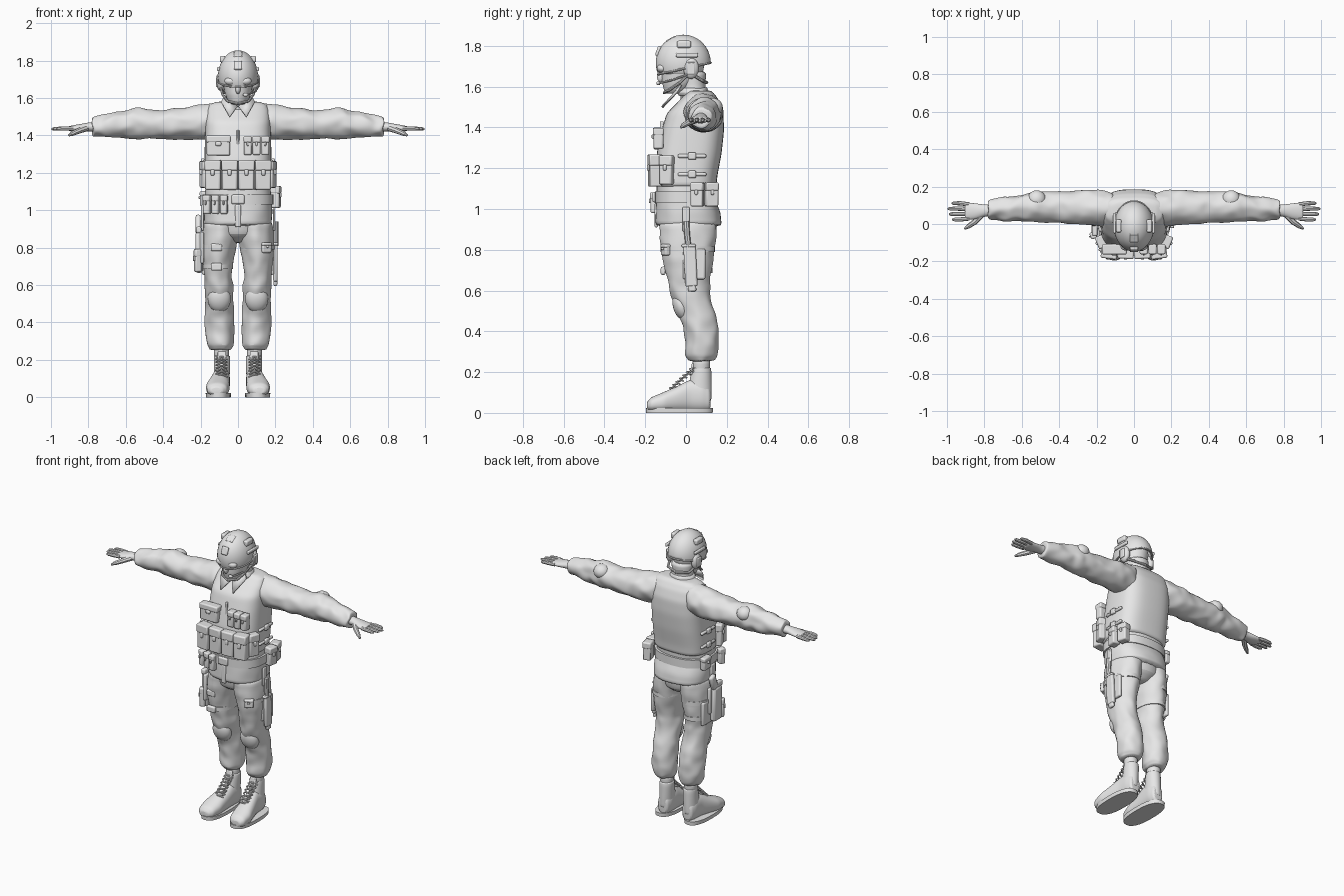
import bpy
import bmesh
from math import sin, cos, pi, radians, copysign
from mathutils import Vector, Matrix, noise

default = bpy.data.objects.get("Cube")
if default:
    bpy.data.objects.remove(default, do_unlink=True)

grey = bpy.data.materials.new("plain_grey")
grey.use_nodes = True
grey.diffuse_color = (0.8, 0.8, 0.8, 1)
grey.node_tree.nodes["Principled BSDF"].inputs["Base Color"].default_value = grey.diffuse_color
parts = []
SIDES = (("left", 1), ("right", -1))


def add_object(name, mesh):
    mesh.materials.clear()
    mesh.materials.append(grey)
    obj = bpy.data.objects.new(name, mesh)
    bpy.context.collection.objects.link(obj)
    parts.append(obj)
    return obj


def finish(name, bm):
    bmesh.ops.recalc_face_normals(bm, faces=bm.faces)
    mesh = bpy.data.meshes.new(name)
    bm.to_mesh(mesh)
    bm.free()
    return add_object(name, mesh)


def loft(name, axis, rings, side=1, power=2, wrinkle=0, soft=True, segments=28):
    """Skin rings of (position, centre a, centre b, radius a, radius b) along an axis."""
    steps = 3 if soft else 1
    dense = []
    for first, second in zip(rings, rings[1:]):
        dense += [[p + (q - p) * k / steps for p, q in zip(first, second)] for k in range(steps)]
    dense.append(rings[-1])
    bm = bmesh.new()
    loops = []
    for t, a, b, ra, rb in dense:
        loop = []
        for i in range(segments):
            angle = 2 * pi * i / segments
            c, s = cos(angle), sin(angle)
            u = a + ra * copysign(abs(c) ** (2 / power), c)
            v = b + rb * copysign(abs(s) ** (2 / power), s)
            point = Vector({"x": (t, u, v), "y": (u, t, v), "z": (u, v, t)}[axis])
            if wrinkle:
                point += wrinkle * noise.noise_vector(point * 17)
            point.x *= side
            loop.append(bm.verts.new(point))
        loops.append(loop)
    for low, high in zip(loops, loops[1:]):
        for i in range(segments):
            j = (i + 1) % segments
            bm.faces.new((low[i], low[j], high[j], high[i]))
    bm.faces.new(loops[0])
    bm.faces.new(loops[-1])
    obj = finish(name, bm)
    if soft:
        obj.modifiers.new("smooth", "SUBSURF").levels = 1
    return obj


def box(name, place, size, turn=0, tilt=0, bevel=0.008):
    bm = bmesh.new()
    bmesh.ops.create_cube(bm, size=1, matrix=Matrix.Diagonal((*size, 1)))
    obj = finish(name, bm)
    obj.location = place
    obj.rotation_euler = (radians(tilt), 0, radians(turn))
    mod = obj.modifiers.new("rounded", "BEVEL")
    mod.width = min(bevel, min(size) * 0.4)
    mod.segments = 2
    return obj


def ball(name, place, size, tilt=0):
    bm = bmesh.new()
    bmesh.ops.create_uvsphere(bm, u_segments=24, v_segments=14, radius=1)
    bmesh.ops.scale(bm, vec=size, verts=bm.verts)
    obj = finish(name, bm)
    obj.location = place
    obj.rotation_euler.x = radians(tilt)
    return obj


def rod(name, points, radius, taper=None):
    curve = bpy.data.curves.new(name, "CURVE")
    curve.dimensions = "3D"
    curve.bevel_depth = radius
    curve.bevel_resolution = 2
    curve.use_fill_caps = True
    spline = curve.splines.new("POLY")
    spline.points.add(len(points) - 1)
    for i, (target, p) in enumerate(zip(spline.points, points)):
        target.co = (*p, 1)
        target.radius = taper[i] if taper else 1
    helper = bpy.data.objects.new(name, curve)
    mesh = bpy.data.meshes.new_from_object(helper)
    bpy.data.objects.remove(helper)
    return add_object(name, mesh)


def pouch(name, place, size, turn=0):
    """Bag with an overlapping lid and a fastener on its outer face."""
    x, y, z = place
    w, d, h = size
    out = Matrix.Rotation(radians(turn), 3, "Z") @ Vector((0, -d / 2, 0))
    box(name, place, size, turn)
    box(name + "_lid", (x, y, z + h * 0.34), (w * 1.06, d * 1.12, h * 0.36), turn)
    box(name + "_fastener", (x + out.x, y + out.y, z + h * 0.1), (w * 0.25, 0.018, h * 0.22), turn)


# Jacket and vest
loft("jacket", "z", [(.91, 0, .015, .18, .165), (.98, 0, .01, .185, .16), (1.06, 0, -.005, .18, .142),
     (1.15, 0, 0, .174, .145), (1.25, 0, .01, .17, .15), (1.38, 0, .03, .17, .146),
     (1.47, 0, .04, .165, .13), (1.53, 0, .06, .155, .095), (1.575, 0, .065, .1, .06)],
     power=2.4, wrinkle=.005)
loft("vest", "z", [(1.1, 0, -.002, .18, .15), (1.17, 0, .003, .182, .153), (1.27, 0, .015, .18, .16),
     (1.38, 0, .032, .178, .155), (1.47, 0, .045, .176, .14), (1.53, 0, .064, .17, .1),
     (1.565, 0, .07, .155, .07), (1.582, 0, .07, .11, .05)], power=3)
loft("belt", "z", [(1.03, 0, 0, .19, .153), (1.085, 0, 0, .19, .153)], power=2.4, soft=False)
box("belt_buckle", (0, -.155, 1.058), (.07, .02, .05))
box("jacket_placket", (0, -.146, .97), (.03, .016, .12))
box("vest_zip", (0, -.118, 1.35), (.014, .02, .16))

# Neck, collar and head
loft("neck", "z", [(1.5, 0, .045, .075, .07), (1.56, 0, .04, .075, .068), (1.6, 0, .035, .066, .06),
     (1.68, 0, .03, .07, .07)])
loft("scarf", "z", [(1.55, 0, .04, .08, .07), (1.575, 0, .035, .084, .076), (1.6, 0, .035, .07, .066)], wrinkle=.008)
loft("head", "z", [(1.565, 0, -.06, .035, .04), (1.585, 0, -.047, .054, .062), (1.62, 0, -.032, .069, .086),
     (1.67, 0, -.018, .08, .102), (1.73, 0, -.015, .088, .11), (1.8, 0, -.015, .06, .08)])
ball("nose", (0, -.122, 1.648), (.014, .02, .026))
loft("goggles", "z", [(1.662, 0, -.035, .08, .09), (1.67, 0, -.035, .087, .1), (1.715, 0, -.035, .09, .103),
     (1.722, 0, -.035, .085, .095)], power=2.5, soft=False)
for word, s in SIDES:
    ball(word + "_lens", (s * .038, -.117, 1.69), (.035, .026, .022))
    ball(word + "_earcup", (s * .092, .025, 1.69), (.025, .038, .052))
    box(word + "_earcup_cap", (s * .112, .025, 1.69), (.012, .04, .06))
    rod(word + "_chin_strap", [(s * .094, .01, 1.66), (s * .083, -.03, 1.62), (s * .055, -.085, 1.582),
        (0, -.108, 1.57)], .007)
    rod(word + "_nape_strap", [(s * .094, .03, 1.66), (s * .075, .08, 1.63), (0, .102, 1.62)], .008)
    box(word + "_helmet_rail", (s * .104, .005, 1.755), (.016, .11, .022))
    # Pointed collar
    bm = bmesh.new()
    flap = [(.004, -.06, 1.55), (.045, -.113, 1.495), (.09, -.04, 1.575), (.072, -.02, 1.605)]
    bm.faces.new([bm.verts.new((s * x, y, z)) for x, y, z in flap])
    finish(word + "_collar", bm).modifiers.new("thick", "SOLIDIFY").thickness = .012
rod("microphone_arm", [(.105, .01, 1.66), (.095, -.06, 1.635), (.05, -.13, 1.617)], .005)
ball("microphone", (.04, -.135, 1.617), (.014, .01, .01))

# Helmet with sloping rim
bm = bmesh.new()
bmesh.ops.create_uvsphere(bm, u_segments=40, v_segments=24, radius=1)
bmesh.ops.scale(bm, vec=(.107, .135, .14), verts=bm.verts)
bmesh.ops.translate(bm, vec=(0, -.013, 1.715), verts=bm.verts)
bmesh.ops.bisect_plane(bm, geom=bm.verts[:] + bm.edges[:] + bm.faces[:], plane_co=(0, 0, 1.69),
                       plane_no=(0, -.22, 1), clear_inner=True)
rim = [v.co.copy() for v in bm.verts if v.is_boundary]
finish("helmet", bm).modifiers.new("thick", "SOLIDIFY").thickness = .01
rim.sort(key=lambda p: noise.math.atan2(p.y, p.x) if hasattr(noise, "math") else Vector((p.x, p.y)).angle_signed(Vector((1, 0))))
rod("helmet_rim", rim + rim[:1], .005)
box("helmet_mount", (0, -.136, 1.775), (.045, .018, .05), tilt=-20)
for word, s in SIDES:
    box(word + "_helmet_patch", (s * .082, -.01, 1.808), (.03, .07, .035))
box("helmet_top_patch", (0, -.075, 1.832), (.05, .05, .012), tilt=28)

# Sleeves and hands
for word, s in SIDES:
    loft(word + "_sleeve", "x", [(.1, .08, 1.475, .085, .092), (.18, .085, 1.473, .094, .098),
         (.25, .09, 1.466, .093, .09), (.33, .09, 1.46, .088, .082), (.42, .089, 1.459, .085, .078),
         (.5, .09, 1.463, .08, .081), (.56, .09, 1.465, .076, .084), (.62, .086, 1.456, .07, .071),
         (.7, .08, 1.452, .063, .062), (.765, .075, 1.447, .052, .054), (.78, .075, 1.447, .047, .049)],
         side=s, wrinkle=.012)
    ball(word + "_elbow_pad", (s * .52, .13, 1.5), (.05, .05, .045))
    loft(word + "_palm", "x", [(.75, .075, 1.446, .032, .028), (.8, .072, 1.445, .032, .024),
         (.85, .068, 1.44, .043, .02), (.89, .068, 1.437, .045, .016), (.905, .068, 1.437, .04, .012)], side=s)
    for i, reach in enumerate((.972, .99, .997, .975)):
        y = .03 + i * .025
        spread = (i - 1.5) * .004
        rod(f"{word}_finger_{i}", [(s * .88, y, 1.437), (s * .93, y + spread, 1.437),
            (s * (reach - .012), y + spread, 1.435), (s * reach, y + spread, 1.434)], .0115, (1, 1, .85, .35))
    rod(word + "_thumb", [(s * .81, .055, 1.44), (s * .85, .012, 1.425), (s * .885, -.012, 1.41),
        (s * .905, -.026, 1.4)], .014, (1.3, 1.1, .9, .4))

# Trousers, knee pads and boots
loft("seat_of_trousers", "z", [(.825, 0, .015, .05, .07), (.87, 0, .012, .14, .13), (.95, 0, .01, .172, .145)])
for word, s in SIDES:
    loft(word + "_trouser_leg", "z", [(.95, .088, .01, .095, .14), (.85, .096, .01, .096, .138),
         (.75, .108, .01, .086, .123), (.65, .107, .015, .074, .104), (.58, .101, .022, .077, .1),
         (.5, .1, .05, .075, .09), (.42, .098, .073, .078, .086), (.34, .098, .08, .078, .081),
         (.28, .094, .075, .072, .077), (.252, .09, .075, .054, .058)], side=s, wrinkle=.01)
    ball(word + "_knee_pad", (s * .1, -.022, .525), (.062, .042, .072), tilt=15)
    box(word + "_cargo_pocket", (s * .182, .04, .73), (.022, .11, .15))
    loft(word + "_sock", "z", [(.18, .086, .075, .038, .04), (.27, .09, .075, .042, .045)], side=s)
    loft(word + "_boot_sole", "z", [(0, .105, -.032, .066, .163), (.024, .105, -.032, .068, .164)],
         side=s, power=2.5, soft=False)
    loft(word + "_boot_foot", "y", [(-.192, .115, .035, .03, .018), (-.17, .112, .042, .054, .035),
         (-.11, .108, .052, .064, .05), (-.05, .1, .066, .056, .062), (.02, .09, .085, .047, .078),
         (.08, .088, .085, .046, .078), (.122, .088, .07, .034, .055)], side=s, power=2.3)
    loft(word + "_boot_shaft", "z", [(.05, .09, .06, .045, .065), (.12, .087, .068, .043, .058),
         (.2, .085, .075, .044, .05), (.225, .085, .076, .042, .046)], side=s)
    box(word + "_boot_tongue", (s * .086, .03, .215), (.045, .014, .06), tilt=-12)
    for i in range(7):
        y, z = -.075 + i * .0165, .122 + i * .0155
        for k in (-1, 1):
            rod(f"{word}_lace_{i}", [(s * .088 - k * .03, y + .012, z - .012), (s * .088, y - .005, z),
                (s * .088 + k * .03, y + .016, z + .004)], .0045)

# Vest pouches and side buckles
pouch("chest_pouch", (-.105, -.135, 1.345), (.125, .05, .105))
for i in range(3):
    pouch(f"chest_magazine_{i}", (.052 + i * .047, -.135, 1.345), (.042, .048, .1))
for i in range(4):
    pouch(f"front_magazine_{i}", (-.132 + i * .088, -.152, 1.187), (.082, .06, .155), turn=(i - 1.5) * 5)
for word, s in SIDES:
    pouch(word + "_side_pouch", (s * .175, -.095, 1.19), (.065, .045, .14), turn=s * 68)
    for z in (1.26, 1.17):
        box(word + "_side_strap", (s * .18, .03, z), (.018, .14, .018))
        box(word + "_side_buckle", (s * .188, .03, z), (.018, .04, .036))

# Belt pouches
for i in range(3):
    pouch(f"belt_magazine_{i}", (-.165 + i * .045, -.13 - i * .012, 1.03), (.038, .038, .1), turn=-24 + i * 8)
for i in range(2):
    pouch(f"hip_pouch_{i}", (.2 - i * .014, .055 + i * .07, 1.07), (.062, .05, .115), turn=80 + i * 22)
pouch("small_hip_pouch", (-.185, .06, 1.06), (.07, .035, .08), turn=-90)

# Thigh holster on the right
box("holster", (-.208, -.015, .775), (.04, .085, .22), bevel=.014)
box("holster_plate", (-.193, -.015, .8), (.02, .12, .17))
box("pistol_grip", (-.212, .02, .925), (.03, .05, .1), tilt=-20, bevel=.012)
box("pistol_slide", (-.21, -.025, .895), (.028, .08, .035))
box("holster_hanger", (-.19, -.005, .96), (.014, .045, .14))
pouch("holster_magazine", (-.215, -.06, .73), (.035, .035, .12), turn=-70)
for z, width in ((.79, .09), (.685, .081)):
    loft("right_thigh_strap", "z", [(z, -.107, .012, width, width + .038), (z + .025, -.107, .012, width, width + .038)],
         soft=False)
    box("right_strap_buckle", (-.115, -.112, z + .012), (.06, .024, .04))

# Sheathed knife on the left
loft("left_thigh_strap", "z", [(.79, .105, .012, .092, .13), (.815, .105, .012, .092, .13)], soft=False)
pouch("left_strap_pouch", (.15, -.1, .8), (.055, .03, .055), turn=28)
box("knife_sheath", (.2, .022, .72), (.024, .06, .2), tilt=3)
box("sheath_tip", (.2, .03, .615), (.02, .04, .04), tilt=3)
rod("knife_handle", [(.202, .012, .81), (.202, .005, .88), (.202, .002, .94)], .014)
box("knife_guard", (.202, .013, .82), (.026, .07, .016))
box("knife_hanger", (.192, 0, .95), (.012, .035, .12))

# Smooth shading with sharp creases
bpy.ops.object.select_all(action="DESELECT")
for obj in parts:
    obj.select_set(True)
bpy.context.view_layer.objects.active = parts[0]
bpy.ops.object.shade_smooth_by_angle(angle=radians(40))
